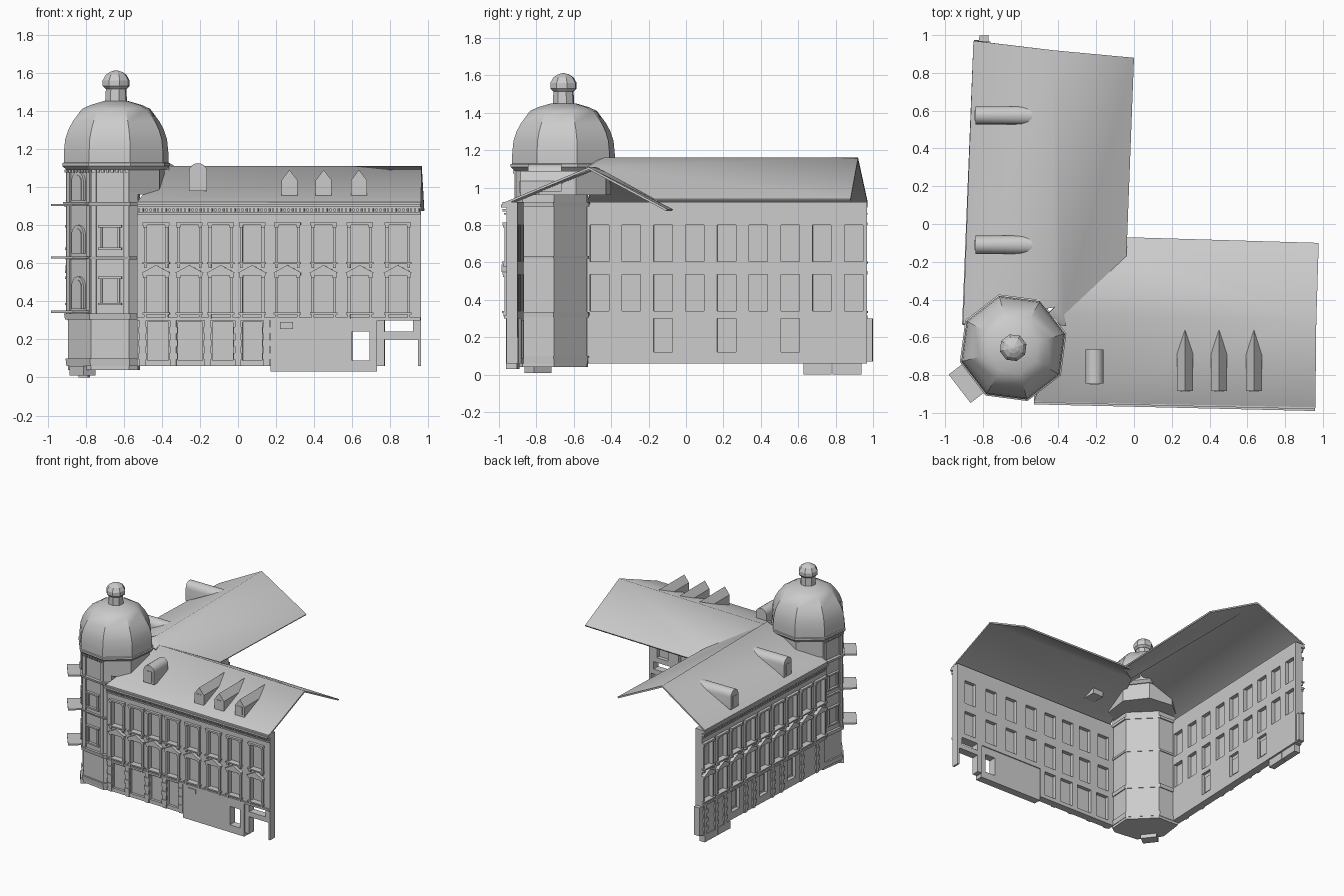
import bpy, bmesh
from math import sin, cos, pi, radians
from mathutils import Vector

if "Cube" in bpy.data.objects:
    bpy.data.objects.remove(bpy.data.objects["Cube"])

parts = {}


def get(name):
    return parts.setdefault(name, bmesh.new())


def frame(a, b, side):
    """Facade frame: u along a->b, d outwards, z up."""
    a, b = Vector(a), Vector(b)
    t = (b - a).normalized()
    n = Vector((t.y, -t.x)) * side

    def P(u, d, z):
        q = a + t * u + n * d
        return Vector((q.x, q.y, z))
    return P


def prism(name, P, pts, d0, d1):
    """Extrude a (u, z) outline from d0 to d1; d0 may be a function of z."""
    bm = get(name)
    back = d0 if callable(d0) else (lambda z: d0)
    A = [bm.verts.new(P(u, back(z), z)) for u, z in pts]
    B = [bm.verts.new(P(u, d1, z)) for u, z in pts]
    n = len(pts)
    fs = [bm.faces.new(A), bm.faces.new(B[::-1])]
    fs += [bm.faces.new((A[i], B[i], B[(i + 1) % n], A[(i + 1) % n])) for i in range(n)]
    bmesh.ops.recalc_face_normals(bm, faces=fs)


def box(name, P, u0, u1, d0, d1, z0, z1):
    prism(name, P, [(u0, z0), (u1, z0), (u1, z1), (u0, z1)], d0, d1)


def wall(name, P, u0, u1, z0, z1, holes, t=0.06, d=0.0):
    """Wall slab with rectangular openings (u0, u1, z0, z1)."""
    us = sorted({u0, u1} | {h[i] for h in holes for i in (0, 1)})
    zs = sorted({z0, z1} | {h[i] for h in holes for i in (2, 3)})
    bm, vs = get(name), {}

    def V(i, j, k):
        if (i, j, k) not in vs:
            vs[i, j, k] = bm.verts.new(P(us[i], d - t * k, zs[j]))
        return vs[i, j, k]

    def solid(i, j):
        if not (0 <= i < len(us) - 1 and 0 <= j < len(zs) - 1):
            return False
        u, z = (us[i] + us[i + 1]) / 2, (zs[j] + zs[j + 1]) / 2
        return not any(h[0] < u < h[1] and h[2] < z < h[3] for h in holes)
    fs = []
    for i in range(len(us) - 1):
        for j in range(len(zs) - 1):
            if not solid(i, j):
                continue
            c = [(i, j), (i + 1, j), (i + 1, j + 1), (i, j + 1)]
            for k in (0, 1):
                fs.append(bm.faces.new([V(*q, k) for q in c]))
            for s, (di, dj) in enumerate(((0, -1), (1, 0), (0, 1), (-1, 0))):
                if not solid(i + di, j + dj):
                    p, q = c[s], c[(s + 1) % 4]
                    fs.append(bm.faces.new((V(*p, 0), V(*q, 0), V(*q, 1), V(*p, 1))))
    bmesh.ops.recalc_face_normals(bm, faces=fs)


def stack(name, pts, rings):
    """Loft a plan outline about the tower centre: rings of (scale, z)."""
    bm = get(name)
    L = [[bm.verts.new((C[0] + x * s, C[1] + y * s, z)) for x, y in pts] for s, z in rings]
    n = len(pts)
    fs = [bm.faces.new(L[0][::-1]), bm.faces.new(L[-1])]
    for A, B in zip(L, L[1:]):
        fs += [bm.faces.new((A[i], A[(i + 1) % n], B[(i + 1) % n], B[i])) for i in range(n)]
    bmesh.ops.recalc_face_normals(bm, faces=fs)


def window(w, P, c, z0, z1, gable):
    h = 0.05
    box(w + "_panes", P, c - h, c + h, -0.03, -0.024, z0, z1)
    f = w + "_window_frames"
    for s in (-1, 1):
        a, b = sorted((c + s * h, c + s * (h + .014)))
        box(f, P, a, b, 0, .012, z0, z1)
        box(f, P, a, b, 0, .018, z0 - .03, z0 - .01)
        box(f, P, a - .003, b + .003, 0, .02, z1 - .012, z1)
    box(f, P, c - .072, c + .072, 0, .024, z0 - .01, z0)
    box(f, P, c - .07, c + .07, 0, .022, z1, z1 + .014)
    if gable:
        prism(f, P, [(c - .075, z1 + .014), (c + .075, z1 + .014), (c, z1 + .055)], 0, .028)


def pilaster(name, P, c, z0, z1):
    n = 7
    s = (z1 - z0) / n
    for i in range(n):
        w = .022 if i % 2 else .016
        box(name, P, c - w, c + w, 0, .014 if i % 2 else .008, z0 + i * s, z0 + (i + 1) * s)


def facade(w, P, L, centres):
    holes = [(c - .05, c + .05, a, b) for c in centres for a, b in ((.34, .535), (.605, .80))]
    wall(w + "_upper_wall", P, 0, L, .30, .90, holes)
    for c in centres:
        window(w, P, c, .34, .535, True)
        window(w, P, c, .605, .80, False)
    m = w + "_mouldings"
    box(m, P, 0, L, 0, .014, .30, .315)
    box(m, P, 0, L, 0, .012, .855, .865)
    box(m, P, 0, L, -.06, .03, .895, .91)
    box(m, P, 0, L, -.06, .02, .91, .922)
    n = int(L / .02)
    for i in range(n):
        u = (i + .5) * L / n
        box(w + "_dentils", P, u - .005, u + .005, 0, .02, .872, .886)


# Front wing facade
F = frame((-.53, -.925), (.96, -.96), 1)
FL = 1.49
facade("front", F, FL, [.10, .275, .44, .605, .79, .98, 1.17, 1.37])
piers = [.03, .19, .37, .53, .68]
shops = [(a + .025, b - .025, .09, .29) for a, b in zip(piers, piers[1:])]
wall("front_ground_wall", F, 0, .70, .06, .30, shops)
for a, b, z0, z1 in shops:
    box("shop_panes", F, a, b, -.03, -.02, z0, z1)
for c in piers:
    pilaster("front_pilasters", F, c, .06, .30)
wall("shop_panel", F, .70, 1.26, .03, .30, [(1.13, 1.22, .09, .24)], .06, .008)
box("shop_panel_plate", F, .75, .82, .008, .016, .255, .29)
wall("passage_wall", F, 1.26, FL, .06, .30, [(1.30, 1.45, .24, .30), (1.30, 1.475, .06, .20)])

# Side wing facade
S = frame((-.88, -.53), (-.82, .97), -1)
SL = 1.50
facade("side", S, SL, [.07 + .17 * i for i in range(9)])
doors = [(c - .05, c + .05, .12, .30) for c in (.41, .75, 1.09)]
wall("side_ground_wall", S, 0, SL, .06, .301, doors)
for a, b, z0, z1 in doors:
    box("side_doors", S, a, b, -.036, -.03, z0, z1)
    box("side_doors", S, a + .012, b - .012, -.042, -.022, z0 + .02, z1 - .03)
for c in (.10, .29, .53, .64, .87, .97, 1.22, 1.33, 1.46):
    pilaster("side_pilasters", S, c, .06, .30)
box("side_footing", S, 1.16, 1.31, -.045, .005, 0, .06)
box("side_footing", S, 1.315, 1.47, -.045, .005, 0, .06)
box("end_pier", S, 1.48, 1.53, -.05, .0, .07, .30)

# Corner tower: octagon in front, cut off at the back
C = (-.64, -.655)
octa = [(cos(radians(15 + 45 * k)), sin(radians(15 + 45 * k))) for k in range(8)]
R = .262
plan = [(x * R, y * R) for x, y in (octa[k] for k in (3, 4, 5, 6))]
plan += [(.115, -.22), (.125, -.05), (-.05, .125)]
stack("tower_body", plan, [(1, .04), (1, .97)])
for z0, z1, s in ((.06, .10, 1.03), (.305, .335, 1.06), (.62, .635, 1.05), (.90, .92, 1.08)):
    stack("tower_bands", plan, [(s, z0), (s + .02, z1)])
stack("tower_drum", octa, [(.262, .96), (.262, 1.09)])
stack("tower_cornice", octa, [(.27, 1.09), (.292, 1.11), (.292, 1.125), (.28, 1.13)])
for a, b in ((3, 4), (4, 5), (5, 6)):
    pa, pb = [(C[0] + octa[k][0] * R, C[1] + octa[k][1] * R) for k in (a, b)]
    T = frame(pa, pb, 1)
    L = (Vector(pa) - Vector(pb)).length
    m = L / 2
    for u in (.014, L - .014):          # corner strips
        for z0, z1 in ((.335, .62), (.635, .90), (.92, 1.09)):
            box("tower_corner_strips", T, u - .014, u + .014, 0, .01, z0, z1)
    for i in range(8):
        u = (i + .5) * L / 8
        box("tower_dentils", T, u - .007, u + .007, 0, .018, 1.075, 1.092)
    for z0, z1 in ((.36, .53), (.65, .80), (.93, 1.08)):
        if a == 4:                       # arched windows
            def arch(w, top):
                return [(m - w, z0), (m + w, z0)] + [
                    (m + w * cos(pi * i / 8), top - w + w * sin(pi * i / 8)) for i in range(9)]
            prism("tower_arch_frames", T, arch(.052, z1), 0, .014)
            prism("tower_arch_panes", T, arch(.036, z1 - .018), 0, .018)
        elif z0 < .9:                    # framed rectangular windows
            for q in (m - .052, m + .04):
                box("tower_window_frames", T, q, q + .012, 0, .012, z0 + .02, z1)
            box("tower_window_frames", T, m - .062, m + .062, 0, .02, z1 - .012, z1)
            box("tower_window_frames", T, m - .062, m + .062, 0, .02, z0 + .02, z0 + .032)
    if a == 4:                           # corner balcony slabs and step
        for z in (.345, .63, .905):
            box("balcony_slabs", T, m - .095, m + .095, 0, .115, z - .006, z + .006)
        box("corner_step", T, m - .06, m + .06, -.06, .02, .01, .06)

# Dome, lantern and cap
stack("dome", octa, [(.284, 1.125), (.284, 1.18), (.277, 1.25), (.26, 1.30), (.235, 1.345),
                     (.185, 1.41), (.14, 1.43), (.07, 1.45)])
stack("lantern", octa, [(.06, 1.44), (.055, 1.525)])
stack("lantern_cap", octa, [(.058, 1.515), (.073, 1.53), (.073, 1.56), (.055, 1.59), (.03, 1.605), (.008, 1.612)])


# Roof planes
def roof(name, polys, t=.012):
    bm = get(name)
    for p in polys:
        bm.faces.new([bm.verts.new(v) for v in p])
    bmesh.ops.remove_doubles(bm, verts=bm.verts, dist=.0005)
    bmesh.ops.recalc_face_normals(bm, faces=bm.faces)
    bm.normal_update()
    if sum(f.normal.z for f in bm.faces) < 0:
        bmesh.ops.reverse_faces(bm, faces=bm.faces)
    bmesh.ops.solidify(bm, geom=bm.faces[:], thickness=t)


fr0, fr1 = (-.38, -.48, 1.11), (.965, -.52, 1.11)
roof("front_roof", [
    [(-.53, -.945, .92), (.96, -.975, .92), fr1, fr0],
    [fr0, fr1, (.978, -.10, .885), (-.04, -.07, .885), (-.04, -.17, .935)]])
sr0, sr1, v = (-.42, -.44, 1.16), (-.43, .92, 1.16), (-.37, -.48, 1.11)
roof("side_roof", [
    [(-.905, -.53, .93), (-.85, .97, .93), sr1, sr0],
    [sr0, sr1, (0, .88, .94), (-.04, -.17, .94), v],
    [sr0, v, (-.36, -.54, 1.10), (-.50, -.52, 1.13)]])


# Dormers: outlines pushed back until they meet the roof slope
def dormer(name, P, slope, zb, w, zs, zt, rounded, depth=None):
    if rounded:
        top = [(w * cos(pi * i / 8), zs + (zt - zs) * sin(pi * i / 8)) for i in range(9)]
    else:
        top = [(w, zs), (0, zt), (-w, zs)]
    back = -depth if depth else (lambda z: -(z - zb) / slope - .012)
    prism(name, P, [(-w, zb), (w, zb)] + top, back, 0)
    box(name + "_pane", P, -w * .55, w * .55, 0, .004, zb + .015, zs)


for x in (.27, .45, .635):
    dormer("gabled_dormers", frame((x, -.885), (x + 1, -.885), 1), .43, .955, .042, 1.035, 1.09, False)
dormer("arched_dormer", frame((-.21, -.845), (.79, -.845), 1), .6, .98, .048, 1.08, 1.125, True, .18)
for y in (-.11, .575):
    dormer("side_dormers", frame((-.84, y), (-.84, y + 1), -1), .51, .96, .048, 1.06, 1.11, True)

# Create the objects
smooth = {"dome": 32, "arched_dormer": 32, "side_dormers": 32, "tower_arch_frames": 32,
          "front_roof": 60, "side_roof": 60}
for name, bm in parts.items():
    me = bpy.data.meshes.new(name)
    bm.to_mesh(me)
    bm.free()
    ob = bpy.data.objects.new(name, me)
    bpy.context.collection.objects.link(ob)
    if name in smooth:
        bpy.ops.object.select_all(action='DESELECT')
        ob.select_set(True)
        bpy.context.view_layer.objects.active = ob
        bpy.ops.object.shade_smooth_by_angle(angle=radians(smooth[name]))
